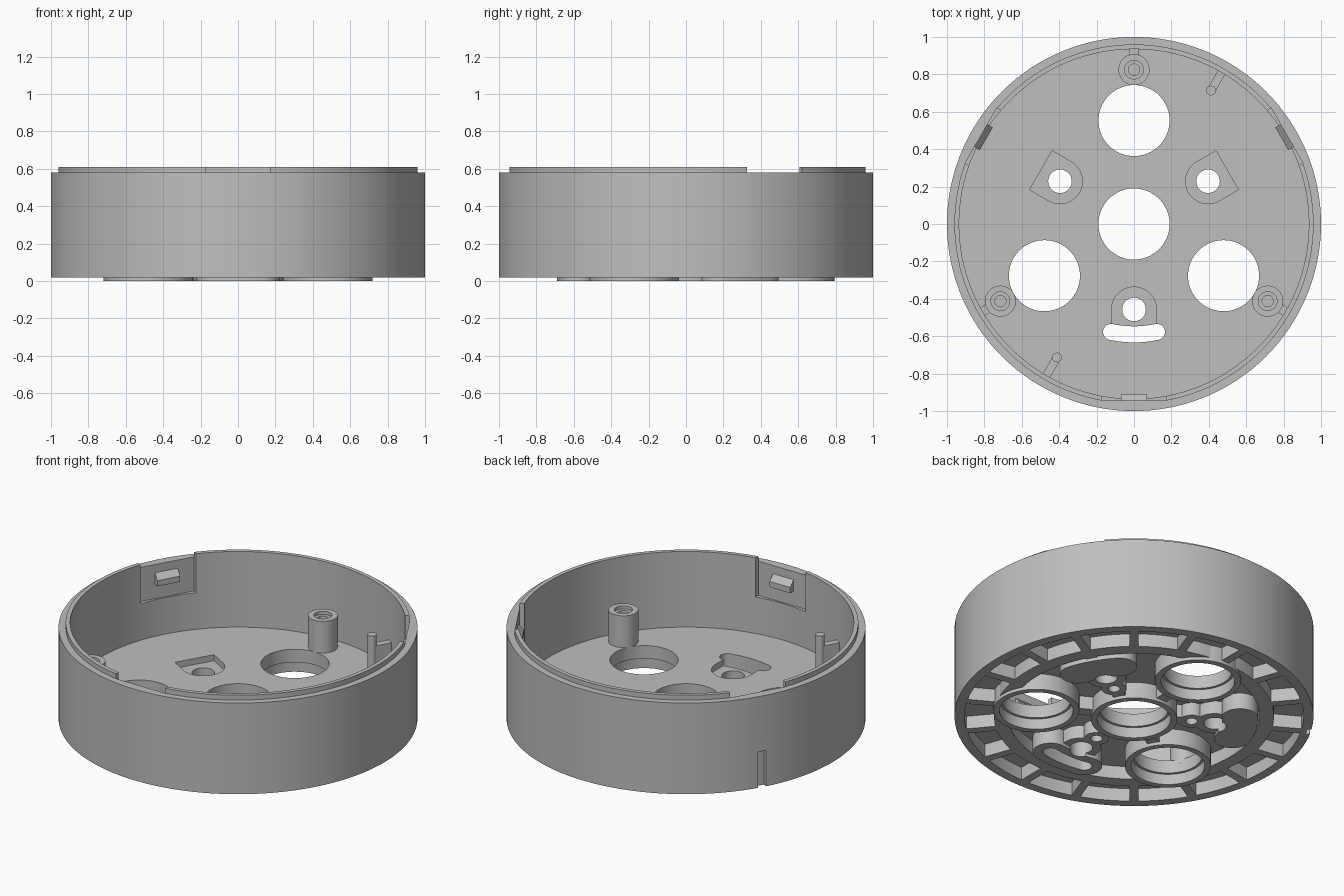
import bpy, bmesh
from math import radians, cos, sin, pi

cube = bpy.data.objects.get("Cube")
if cube:
    bpy.data.objects.remove(cube)

grey = bpy.data.materials.new("plain_grey")
grey.use_nodes = True
GREY = (0.52, 0.52, 0.52, 1)
grey.diffuse_color = GREY
grey.node_tree.nodes["Principled BSDF"].inputs["Base Color"].default_value = GREY

MOUNTS = (30, 150, 270)
BORES = (90, 210, 330)


# ---------- helpers ----------
def polar(angle, r, t=0.0):
    """Point at radius r on a spoke, shifted sideways by t."""
    a = radians(angle)
    return (r * cos(a) - t * sin(a), r * sin(a) + t * cos(a))


def finish(bm, name):
    bmesh.ops.recalc_face_normals(bm, faces=bm.faces[:])
    mesh = bpy.data.meshes.new(name)
    bm.to_mesh(mesh)
    bm.free()
    mesh.materials.append(grey)
    obj = bpy.data.objects.new(name, mesh)
    bpy.context.collection.objects.link(obj)
    return obj


def prism(name, outline, z0, z1):
    bm = bmesh.new()
    face = bm.faces.new([bm.verts.new((x, y, z0)) for x, y in outline])
    new = bmesh.ops.extrude_face_region(bm, geom=[face])["geom"]
    bmesh.ops.translate(bm, vec=(0, 0, z1 - z0),
                        verts=[v for v in new if isinstance(v, bmesh.types.BMVert)])
    return finish(bm, name)


def lathe(name, profile, centre=(0, 0), steps=64):
    """Revolve a closed (radius, z) profile."""
    bm = bmesh.new()
    verts = [bm.verts.new((r, 0, z)) for r, z in profile]
    edges = [bm.edges.new((v, verts[i - 1])) for i, v in enumerate(verts)]
    bmesh.ops.spin(bm, geom=verts + edges, axis=(0, 0, 1), cent=(0, 0, 0),
                   angle=2 * pi, steps=steps)
    bmesh.ops.remove_doubles(bm, verts=bm.verts[:], dist=1e-5)
    bmesh.ops.dissolve_degenerate(bm, edges=bm.edges[:], dist=1e-6)
    bmesh.ops.translate(bm, verts=bm.verts[:], vec=(*centre, 0))
    return finish(bm, name)


def disc(name, centre, r, z0, z1, n=48):
    pts = [(centre[0] + r * cos(2 * pi * i / n), centre[1] + r * sin(2 * pi * i / n))
           for i in range(n)]
    return prism(name, pts, z0, z1)


def block(name, angle, half, r0, r1, z0, z1):
    """Box lying along a spoke."""
    pts = [polar(angle, r0, -half), polar(angle, r1, -half),
           polar(angle, r1, half), polar(angle, r0, half)]
    return prism(name, pts, z0, z1)


def kidney(name, angle, r, half, spread, z0, z1, n=12):
    """Arc-shaped bar with round ends."""
    pts = [polar(angle - spread + 2 * spread * i / n, r + half) for i in range(n + 1)]
    for side in (1, -1):
        end = angle + side * spread
        cx, cy = polar(end, r)
        for i in range(1, n):
            a = radians(end + (0 if side > 0 else 180) + 180 * i / n)
            pts.append((cx + half * cos(a), cy + half * sin(a)))
        if side > 0:
            pts += [polar(angle + spread - 2 * spread * i / n, r - half)
                    for i in range(n + 1)]
    return prism(name, pts, z0, z1)


def arch(name, angle, r, half, r_end, z0, z1, n=24):
    """Half-round end toward the middle, square end outward."""
    pts = [polar(angle, r - half * sin(pi * i / n), half * cos(pi * i / n))
           for i in range(n + 1)]
    pts += [polar(angle, r_end, -half), polar(angle, r_end, half)]
    return prism(name, pts, z0, z1)


def carve(obj, cutters):
    for c in cutters:
        c.hide_render = True
        m = obj.modifiers.new("cut", 'BOOLEAN')
        m.operation, m.solver, m.object = 'DIFFERENCE', 'EXACT', c
    bpy.context.view_layer.update()
    graph = bpy.context.evaluated_depsgraph_get()
    mesh = bpy.data.meshes.new_from_object(obj.evaluated_get(graph))
    obj.modifiers.clear()
    obj.data = mesh


def discard(cutters):
    for c in cutters:
        bpy.data.objects.remove(c)


# ---------- outer wall with lip ----------
wall = lathe("outer_wall", [(.935, .1), (.935, .61), (.96, .61), (.96, .58),
                            (1, .58), (1, .02), (.945, .02), (.945, .1)], steps=128)
cuts = [block("slot_cut", 150, .025, .975, 1.1, -.1, .24)]
for a in MOUNTS:
    cuts.append(block("clip_recess_cut", a, .17, .8, .945, .37, .7))
    cuts.append(block("lip_gap_cut", a, .17, .8, 1.1, .58, .7))
carve(wall, cuts)
discard(cuts)

# ---------- floor and underside ----------
bore_spots = [(0, 0)] + [polar(a, .553) for a in BORES]
bores = [lathe("bore_cut", [(0, -.1), (.205, -.1), (.205, .065), (.19, .065),
                            (.19, .3), (0, .3)], c) for c in bore_spots]
holes, blind, pockets = [], [], []
for a in MOUNTS:
    holes.append(disc("mount_hole_cut", polar(a, .457), .063, -.1, .3))
    blind.append(disc("blind_hole_cut", polar(a, .325), .033, -.1, .09, 24))
    pockets.append(arch("pocket_cut", a, .457, .12, .575, .108, .3))
slot = kidney("slot_cut", 270, .59, .043, 12, -.1, .3)

floor = disc("floor", (0, 0), .94, .1, .145, 128)
carve(floor, bores + holes + pockets + [slot])

ring = lathe("underside_ring", [(.7, .02), (.78, .02), (.78, .105), (.7, .105)], steps=96)
carve(ring, bores)

for i in range(18):
    rib = block("outer_rib", 10 + 20 * i, .025, .74, .96, .02, .105)
    carve(rib, bores)
for a in MOUNTS + BORES:
    rib = block("inner_rib", a, .035, .2, .74, .02, .105)
    carve(rib, bores + holes + blind + [slot])
for c in bore_spots:
    collar = disc("bore_collar", c, .24, 0, .12, 64)
    carve(collar, bores)
for a in MOUNTS:
    boss = arch("mount_boss", a, .457, .11, .58, .02, .105)
    carve(boss, holes + blind + [slot])
    small = disc("blind_hole_boss", polar(a, .325), .07, .02, .105, 32)
    carve(small, bores + holes + blind)
    pad = kidney("kidney_pad", a, .59, .1, 12, 0, .105)
    carve(pad, holes + [slot])
discard(bores + holes + blind + pockets + [slot])

# ---------- screw posts ----------
for a in BORES:
    lathe("screw_post", [(0, .12), (.083, .12), (.083, .34), (.05, .34), (.05, .32),
                         (.03, .32), (.03, .17), (0, .17)], polar(a, .825), 40)
    block("post_web", a, .025, .89, .945, .12, .3)

# ---------- locating pins ----------
for a in (60, 240):
    disc("locating_pin", polar(a, .824), .026, .12, .375, 24)
    block("pin_web", a, .022, .824, .945, .12, .31)

# ---------- snap teeth with sloping tops ----------
for a in MOUNTS:
    tooth = block("snap_tooth", a, .07, .912, .95, .46, .535)
    for v in tooth.data.vertices:
        if v.co.z > .5 and v.co.xy.length < .93:
            v.co.z -= .04

# ---------- shading ----------
for obj in bpy.context.collection.objects:
    if obj.type == 'MESH' and grey.name in obj.data.materials:
        obj.data.polygons.foreach_set("use_smooth", [True] * len(obj.data.polygons))
        obj.data.set_sharp_from_angle(angle=radians(30))
